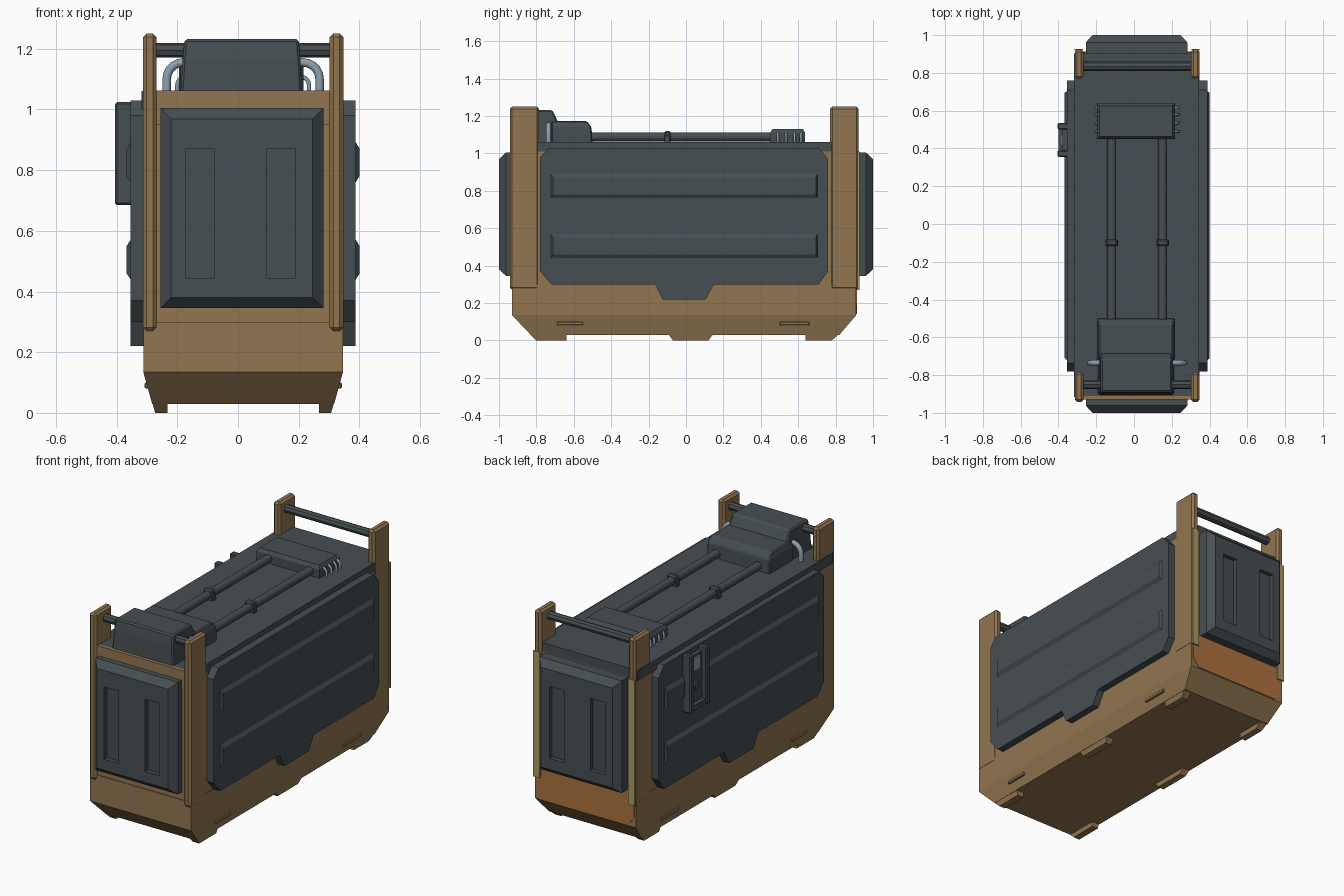
import bpy, bmesh, math
from mathutils import Vector

if "Cube" in bpy.data.objects:
    bpy.data.objects.remove(bpy.data.objects["Cube"])

CX = 0.017  # centre line of the casing


def mat(name, rgb):
    m = bpy.data.materials.new(name)
    m.diffuse_color = (*rgb, 1)
    m.use_nodes = True
    m.node_tree.nodes["Principled BSDF"].inputs["Base Color"].default_value = m.diffuse_color
    return m


TAN = mat("tan_frame", (0.29, 0.182, 0.082))
DARK = mat("dark_slate", (0.062, 0.077, 0.084))
ORANGE = mat("orange_plate", (0.42, 0.17, 0.05))
YELLOW = mat("pale_yellow", (0.40, 0.33, 0.13))
STEEL = mat("pale_steel", (0.27, 0.36, 0.43))


def loft(name, rings, m, bevel=0):
    """Skin a stack of equal-length point rings and cap both ends."""
    bm = bmesh.new()
    vs = [[bm.verts.new(p) for p in r] for r in rings]
    n = len(rings[0])
    for a, b in zip(vs, vs[1:]):
        for i in range(n):
            j = (i + 1) % n
            bm.faces.new((a[i], a[j], b[j], b[i]))
    bm.faces.new(vs[0])
    bm.faces.new(vs[-1])
    bmesh.ops.recalc_face_normals(bm, faces=bm.faces)
    me = bpy.data.meshes.new(name)
    bm.to_mesh(me)
    bm.free()
    me.materials.append(m)
    ob = bpy.data.objects.new(name, me)
    bpy.context.collection.objects.link(ob)
    if bevel:
        b = ob.modifiers.new("bevel", "BEVEL")
        b.width, b.segments = bevel, 1
    return ob


def ring(axis, t, pts):
    """Place 2D points on the plane axis = t."""
    put = {"x": lambda a, b: (t, a, b), "y": lambda a, b: (a, t, b), "z": lambda a, b: (a, b, t)}[axis]
    return [put(a, b) for a, b in pts]


def rect(a0, a1, b0, b1):
    return [(a0, b0), (a1, b0), (a1, b1), (a0, b1)]


def prism(name, axis, pts, lo, hi, m, bevel=0):
    return loft(name, [ring(axis, lo, pts), ring(axis, hi, pts)], m, bevel)


def box(name, x, y, z, m, bevel=0):
    return prism(name, "z", rect(*x, *y), *z, m, bevel)


def tube(name, pts, r, m, sides=12):
    """Round bar along a path of points."""
    ps = [Vector(p) for p in pts]
    rings = []
    for i, p in enumerate(ps):
        d = (ps[min(i + 1, len(ps) - 1)] - ps[max(i - 1, 0)]).normalized()
        u = d.cross(Vector((0, 1, 0)) if abs(d.y) < 0.5 else Vector((1, 0, 0))).normalized()
        v = d.cross(u)
        rings.append([p + r * (math.cos(t) * u + math.sin(t) * v)
                      for t in (2 * math.pi * k / sides for k in range(sides))])
    ob = loft(name, rings, m)
    bpy.ops.object.select_all(action="DESELECT")
    bpy.context.view_layer.objects.active = ob
    ob.select_set(True)
    bpy.ops.object.shade_smooth_by_angle(angle=math.radians(40))
    return ob


def sx(s, d):
    """Ordered x pair mirrored to side s."""
    return tuple(sorted((CX + s * d[0], CX + s * d[1])))


# Tan body with tapered underside
loft("lower_frame", [
    ring("z", 0.03, rect(CX - 0.3, CX + 0.3, -0.83, 0.82)),
    ring("z", 0.135, rect(CX - 0.329, CX + 0.329, -0.93, 0.91)),
    ring("z", 0.30, rect(CX - 0.329, CX + 0.329, -0.93, 0.91))], TAN)
box("core", (CX - 0.327, CX + 0.327), (-0.925, 0.903), (0.29, 1.01), TAN)
box("lid", (CX - 0.335, CX + 0.327), (-0.915, 0.903), (1.0, 1.06), DARK)
box("front_header", (CX - 0.29, CX + 0.29), (-0.93, -0.91), (0.95, 1.063), TAN)

for s in (-1, 1):
    # Feet and grip ribs under the frame
    for y0, y1, t0, t1 in ((-0.80, -0.64, -0.04, 0), (-0.07, 0.12, -0.03, 0.03), (0.64, 0.78, 0, 0.045)):
        loft("foot", [ring("z", 0, rect(*sx(s, (0.25, 0.29)), y0, y1)),
                      ring("z", 0.04, rect(*sx(s, (0.25, 0.301)), y0 + t0, y1 + t1))], TAN)
    for y in ((-0.69, -0.55), (0.50, 0.66)):
        box("grip_rib", sx(s, (0.30, 0.325)), y, (0.08, 0.10), TAN, 0.004)

    # Corner posts
    for y in ((-0.942, -0.785), (0.77, 0.923)):
        box("corner_post", sx(s, (0.285, 0.33)), y, (0.27, 1.25), TAN, 0.012)
    box("rear_post_strip", sx(s, (0.287, 0.331)), (0.918, 0.927), (0.27, 1.01), YELLOW)

    # Side panel with cut corners, lower tab and two raised ribs
    panel = [(-0.78, 0.98), (-0.735, 1.03), (0.71, 1.03), (0.76, 0.97), (0.76, 0.37), (0.71, 0.3),
             (0.15, 0.3), (0.105, 0.22), (-0.125, 0.22), (-0.165, 0.3), (-0.72, 0.3), (-0.78, 0.37)]
    prism("side_panel", "x", panel, CX + s * 0.30, CX + s * 0.371, DARK)
    for z in (0.505, 0.826):
        loft("side_rib", [
            ring("x", CX + s * 0.368, rect(-0.725, 0.705, z - 0.07, z + 0.07)),
            ring("x", CX + s * 0.384, rect(-0.71, 0.695, z - 0.045, z + 0.045))], DARK)

# Bevelled end panels with two recessed slots
for s in (-1, 1):
    wide = rect(-0.255, 0.282, 0.345, 1.005)
    ob = loft("end_panel", [ring("y", s * 0.89, wide), ring("y", s * 0.962, wide),
                            ring("y", s * 1.0, rect(-0.22, 0.245, 0.38, 0.968))], DARK)
    for x in (-0.125, 0.142):
        cut = box("slot_cutter", (x - 0.047, x + 0.047), sorted((s * 0.975, s * 1.05)), (0.445, 0.87), DARK)
        b = ob.modifiers.new("slot", "BOOLEAN")
        b.operation, b.object, b.solver = "DIFFERENCE", cut, "EXACT"
        bpy.context.view_layer.objects.active = ob
        bpy.ops.object.modifier_apply(modifier="slot")
        bpy.data.objects.remove(cut)

    # Cross bars between the posts
    y = -0.85 if s < 0 else 0.835
    tube("cross_bar", [(CX - 0.30, y, 1.195), (CX + 0.30, y, 1.195)], 0.024, DARK, 8)

# Orange plate below the rear panel
prism("rear_plate", "y", [(-0.26, 0.14), (0.295, 0.14), (0.335, 0.19), (0.335, 0.27), (0.30, 0.35),
                          (-0.265, 0.35), (-0.30, 0.27), (-0.30, 0.19)], 0.905, 0.914, ORANGE)

# Front control housing on the lid: tall block and lower step
loft("front_housing", [
    ring("z", 1.05, rect(-0.19, 0.212, -0.905, -0.66)),
    ring("z", 1.17, rect(-0.182, 0.205, -0.90, -0.685)),
    ring("z", 1.232, rect(-0.176, 0.20, -0.89, -0.715))], DARK, 0.008)
loft("front_housing_step", [
    ring("z", 1.05, rect(-0.195, 0.216, -0.72, -0.50)),
    ring("z", 1.14, rect(-0.195, 0.216, -0.72, -0.505)),
    ring("z", 1.173, rect(-0.185, 0.206, -0.72, -0.53))], DARK, 0.006)

# Rear junction block
loft("junction_block", [
    ring("z", 1.05, rect(-0.195, 0.216, 0.45, 0.637)),
    ring("z", 1.11, rect(-0.195, 0.216, 0.45, 0.637)),
    ring("z", 1.13, rect(-0.183, 0.204, 0.462, 0.625))], DARK)


def hook(name, s, y, x0, x1, top, r, m):
    """Bent pipe leaving a block sideways and turning down into the lid."""
    c = 0.6 * (x1 - x0)
    arc = [(CX + s * (x1 - c + c * math.sin(a)), y, top - c + c * math.cos(a))
           for a in (math.pi / 2 * k / 5 for k in range(6))]
    return tube(name, [(CX + s * x0, y, top)] + arc + [(CX + s * x1, y, 1.05)], r, m)


for s in (-1, 1):
    # Bent steel pipes on the housing and small cable loops on the junction block
    hook("bent_pipe", s, -0.735, 0.16, 0.252, 1.155, 0.014, STEEL)
    for y in (0.49, 0.535, 0.58, 0.615):
        hook("cable_loop", s, y, 0.17, 0.217, 1.108, 0.007, STEEL)
    # Long conduits with clamps
    x = CX + s * 0.135
    tube("conduit", [(x, -0.51, 1.088), (x, 0.46, 1.088)], 0.024, DARK)
    box("conduit_clamp", (x - 0.034, x + 0.034), (-0.116, -0.082), (1.055, 1.098), DARK, 0.005)
    box("conduit_clamp_top", (x - 0.03, x + 0.03), (-0.116, -0.082), (1.075, 1.12), DARK, 0.008)

# Wall unit on the left side: backing, rails, screen and dial
box("unit_backing", (-0.378, -0.345), (0.37, 0.52), (0.69, 1.0), DARK)
for y in ((0.355, 0.39), (0.50, 0.535)):
    box("unit_rail", (-0.405, -0.345), y, (0.685, 1.024), DARK, 0.006)
box("unit_foot", (-0.40, -0.35), (0.385, 0.505), (0.69, 0.72), DARK)
box("unit_screen", (-0.386, -0.377), (0.415, 0.475), (0.91, 0.985), STEEL)
tube("unit_dial", [(-0.386, 0.445, 0.82), (-0.37, 0.445, 0.82)], 0.026, DARK)
